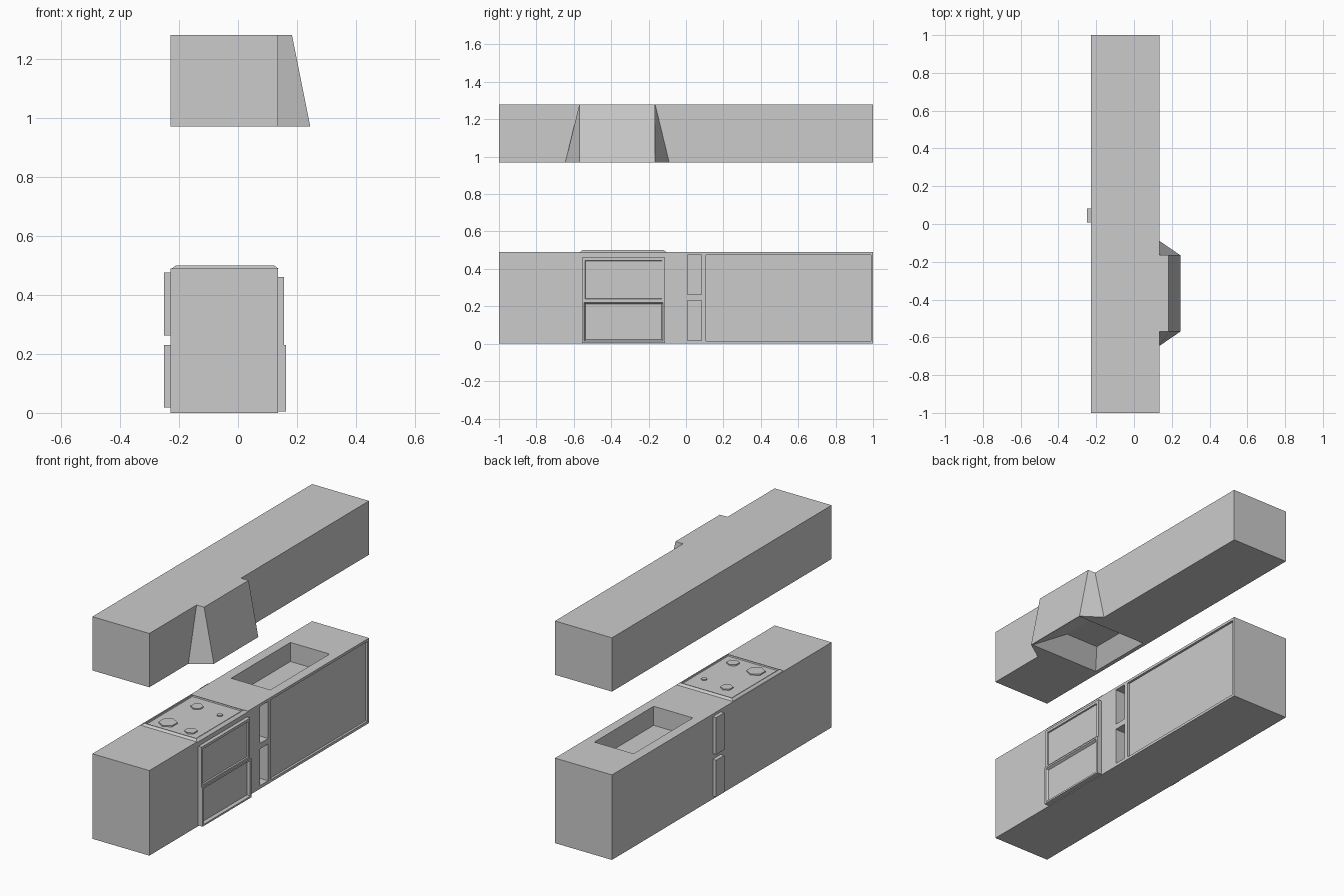
import bpy, bmesh
from mathutils import Vector

if "Cube" in bpy.data.objects:
    bpy.data.objects.remove(bpy.data.objects["Cube"])


def finish(name, bm):
    bmesh.ops.recalc_face_normals(bm, faces=bm.faces)
    me = bpy.data.meshes.new(name)
    bm.to_mesh(me)
    bm.free()
    ob = bpy.data.objects.new(name, me)
    bpy.context.collection.objects.link(ob)
    return ob


def loft(name, low, high, z0, z1):
    """Solid between two outlines with equal point counts."""
    bm = bmesh.new()
    a = [bm.verts.new((x, y, z0)) for x, y in low]
    b = [bm.verts.new((x, y, z1)) for x, y in high]
    n = len(a)
    bm.faces.new(a[::-1])
    bm.faces.new(b)
    for i in range(n):
        j = (i + 1) % n
        bm.faces.new((a[i], a[j], b[j], b[i]))
    return finish(name, bm)


def rect(x0, x1, y0, y1):
    return [(x0, y0), (x1, y0), (x1, y1), (x0, y1)]


def box(name, x0, x1, y0, y1, z0, z1):
    r = rect(x0, x1, y0, y1)
    return loft(name, r, r, z0, z1)


def edit_face(ob, direction, steps):
    """Repeated insets (thickness, depth) on the face looking along direction."""
    bm = bmesh.new()
    bm.from_mesh(ob.data)
    bm.normal_update()
    f = max(bm.faces, key=lambda q: q.normal.dot(Vector(direction)))
    for t, d in steps:
        bmesh.ops.inset_region(bm, faces=[f], thickness=t, depth=d,
                               use_even_offset=True)
    bm.to_mesh(ob.data)
    bm.free()


def cut(ob, cutters):
    for c in cutters:
        m = ob.modifiers.new("cut", 'BOOLEAN')
        m.operation = 'DIFFERENCE'
        m.solver = 'EXACT'
        m.object = c
        c.hide_render = True
        c.hide_viewport = True


X0, X1 = -0.228, 0.135
niches = [(0.018, 0.23), (0.262, 0.475)]
NY0, NY1 = 0.008, 0.082

# Lower counter with sink, sunk front panel and two niches
counter = box("counter", X0, X1, -1, 1, 0, 0.49)
cutters = [box("sink_cutter", -0.17, 0.08, 0.18, 0.72, 0.38, 0.6),
           box("panel_cutter", 0.122, 0.3, 0.107, 0.988, 0.015, 0.475)]
for z0, z1 in niches:
    cutters.append(box("niche_cutter", -0.4, 0.3, NY0, NY1, z0, z1))
cut(counter, cutters)

# Niche liners: open at the front, poking out of the back wall
for i, (z0, z1) in enumerate(niches):
    liner = box(f"niche_liner_{i}", -0.25, X1, NY0, NY1, z0, z1)
    bm = bmesh.new()
    bm.from_mesh(liner.data)
    bm.normal_update()
    bmesh.ops.delete(bm, geom=[f for f in bm.faces if f.normal.x > 0.9],
                     context='FACES')
    bm.to_mesh(liner.data)
    bm.free()

# Hob plate with chamfered rim and sunk centre
hob = loft("hob_plate", rect(-0.226, 0.138, -0.57, -0.103),
           rect(-0.21, 0.122, -0.554, -0.119), 0.488, 0.5)
edit_face(hob, (0, 0, 1), [(0.006, 0), (0.002, -0.007)])

# Six-sided burners
for i, (x, y, r) in enumerate([(-0.117, -0.47, 0.05), (-0.106, -0.22, 0.034),
                               (0.04, -0.486, 0.034), (0.05, -0.237, 0.016)]):
    bpy.ops.mesh.primitive_cylinder_add(vertices=6, radius=r, depth=0.01,
                                        location=(x, y, 0.495))
    bpy.context.object.name = f"burner_{i}"

# Oven: upper door and lower drawer with sunk fronts
door = box("oven_door", X1, 0.156, -0.555, -0.112, 0.225, 0.46)
edit_face(door, (1, 0, 0), [(0.015, 0), (0.002, -0.008)])
drawer = box("oven_drawer", X1, 0.163, -0.555, -0.112, 0.004, 0.23)
edit_face(drawer, (1, 0, 0), [(0.01, 0), (0.008, -0.014)])

# Wall cabinet and flared extractor hood
cabinet = box("wall_cabinet", X0, X1, -1, 1, 0.97, 1.28)
hood = loft("extractor_hood",
            [(X1, -0.645), (0.245, -0.57), (0.245, -0.165), (X1, -0.09)],
            [(X1, -0.57), (0.183, -0.57), (0.183, -0.165), (X1, -0.165)],
            0.97, 1.28)

# Tapered intake under the hood, cut through both parts
intake = loft("intake_cutter", rect(-0.21, 0.256, -0.573, -0.162),
              rect(-0.15, 0.06, -0.49, -0.245), 0.96, 1.07)
cut(cabinet, [intake])
cut(hood, [intake])
